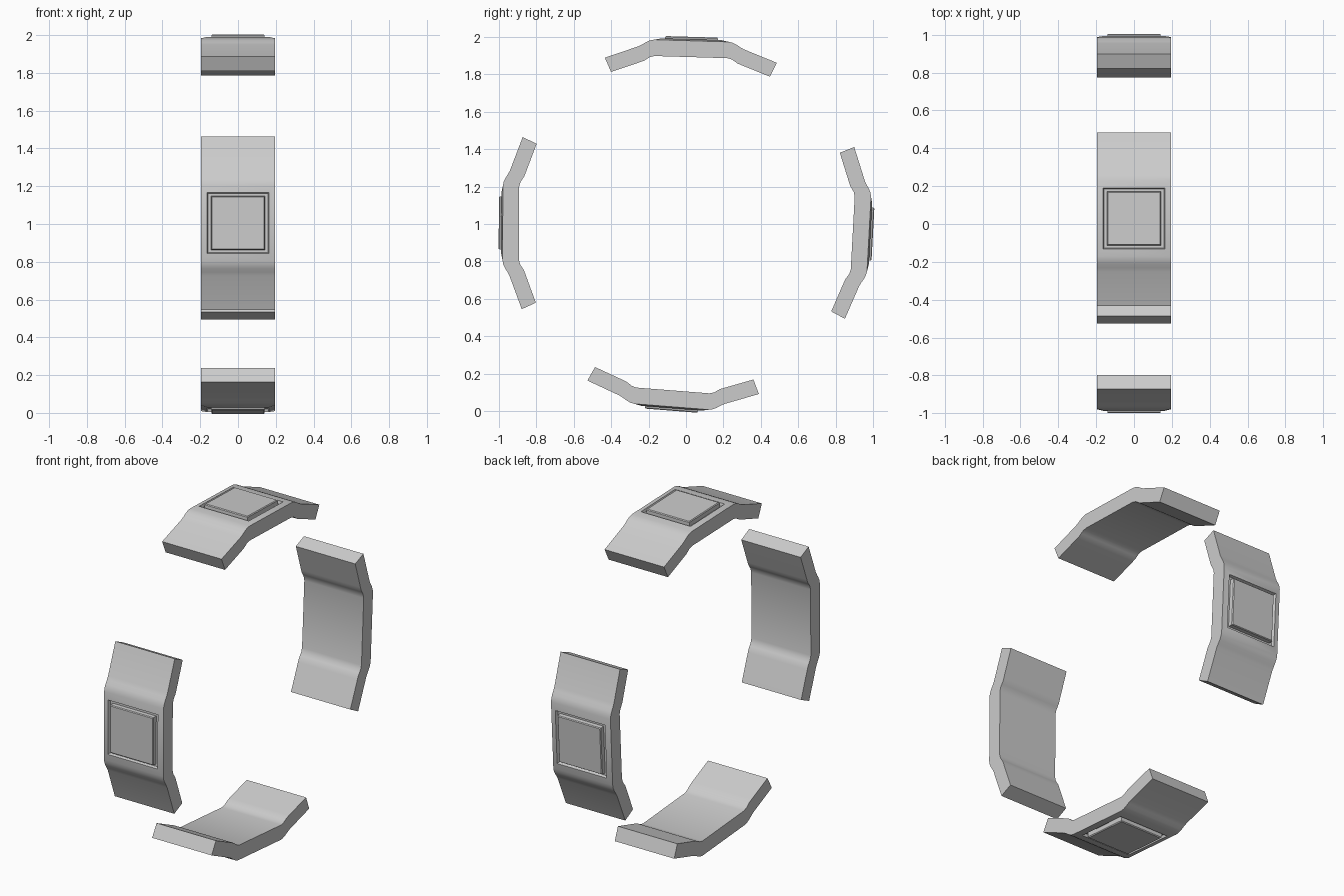
import bpy, bmesh, math

if "Cube" in bpy.data.objects:
    bpy.data.objects.remove(bpy.data.objects["Cube"])

W = 0.195  # half width of each band

# Half profiles as (along band, distance from ring centre)
OUTER = [(0.20, 0.978), (0.22, 0.974), (0.24, 0.965), (0.26, 0.952), (0.28, 0.941), (0.459, 0.874)]
INNER = [(0.424, 0.799), (0.268, 0.857), (0.25, 0.864), (0.235, 0.874), (0.22, 0.884), (0.195, 0.891)]

# Raised frame, groove and raised panel: rectangles (half x, half length, radius)
PANEL = [(0.163, 0.161, 0.986), (0.158, 0.156, 0.970), (0.142, 0.142, 0.970),
         (0.141, 0.141, 0.994), (0.137, 0.137, 0.999)]


def mirrored(points):
    return [(-t, r) for t, r in reversed(points)]


def make_segment(name, angle):
    ca, sa = math.cos(angle), math.sin(angle)
    bm = bmesh.new()

    def vert(x, t, r):
        return bm.verts.new((x, -ca * r + sa * t, 1 + sa * r + ca * t))

    # Bent band
    profile = mirrored(OUTER) + OUTER + INNER + mirrored(INNER)
    left = [vert(-W, t, r) for t, r in profile]
    right = [vert(W, t, r) for t, r in profile]
    n = len(profile)
    middle = len(OUTER) - 1
    for i in range(n):
        j = (i + 1) % n
        if i != middle:
            bm.faces.new((left[i], left[j], right[j], right[i]))
    bm.faces.new(left)
    bm.faces.new(right)

    # Panel set into the middle outer face
    loop = [left[middle], left[middle + 1], right[middle + 1], right[middle]]
    for hx, ht, r in PANEL:
        ring = [vert(-hx, -ht, r), vert(-hx, ht, r), vert(hx, ht, r), vert(hx, -ht, r)]
        for i in range(4):
            j = (i + 1) % 4
            bm.faces.new((loop[i], loop[j], ring[j], ring[i]))
        loop = ring
    bm.faces.new(loop)

    bmesh.ops.recalc_face_normals(bm, faces=bm.faces)
    mesh = bpy.data.meshes.new(name)
    bm.to_mesh(mesh)
    bm.free()
    obj = bpy.data.objects.new(name, mesh)
    bpy.context.collection.objects.link(obj)
    bpy.ops.object.select_all(action='DESELECT')
    obj.select_set(True)
    bpy.context.view_layer.objects.active = obj
    bpy.ops.object.shade_smooth_by_angle(angle=math.radians(28))


# Four segments around the ring, each turned slightly past a right angle
for k, name in enumerate(("front_segment", "top_segment", "back_segment", "bottom_segment")):
    make_segment(name, math.radians(0.3 + 91.4 * k))
